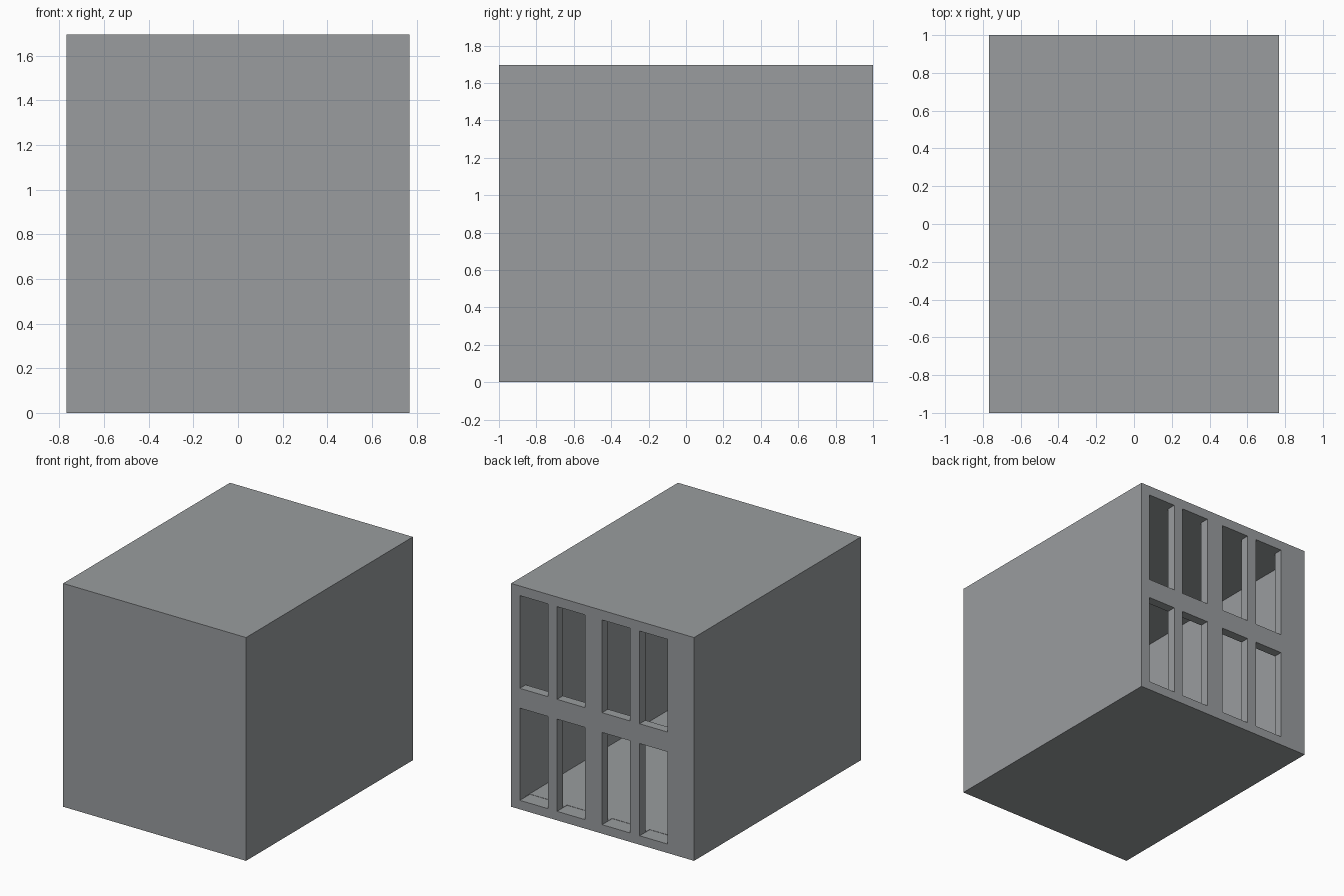
import bpy, bmesh

if "Cube" in bpy.data.objects:
    bpy.data.objects.remove(bpy.data.objects["Cube"])

W, D, H, T = 1.536, 2.0, 1.695, 0.07   # overall size and wall thickness

grey = bpy.data.materials.new("plain_grey")
grey.diffuse_color = (0.32, 0.335, 0.345, 1)
grey.use_nodes = True
grey.node_tree.nodes["Principled BSDF"].inputs["Base Color"].default_value = grey.diffuse_color


def add_box(bm, x, y, z):
    """Box spanning the (low, high) ranges on each axis."""
    verts = bmesh.ops.create_cube(bm, size=1)["verts"]
    for v in verts:
        for i, (lo, hi) in enumerate((x, y, z)):
            v.co[i] = lo if v.co[i] < 0 else hi


def make_object(name, boxes):
    bm = bmesh.new()
    for b in boxes:
        add_box(bm, *b)
    mesh = bpy.data.meshes.new(name)
    bm.to_mesh(mesh)
    bm.free()
    mesh.materials.append(grey)
    obj = bpy.data.objects.new(name, mesh)
    bpy.context.collection.objects.link(obj)
    return obj


def cut(target, cutter):
    mod = target.modifiers.new(cutter.name, 'BOOLEAN')
    mod.operation = 'DIFFERENCE'
    mod.solver = 'EXACT'
    mod.object = cutter
    cutter.hide_render = True
    cutter.hide_set(True)


# Outer block
x0, y0 = W / 2, D / 2
box = make_object("hollow_box", [((-x0, x0), (-y0, y0), (0, H))])

# Room inside, leaving even walls all round
room = make_object("room_cutter", [((-x0 + T, x0 - T), (-y0 + T, y0 - T), (T, H - T))])

# Two rows of four windows through the back wall
win_w = 0.235
windows = [((x - win_w, x), (y0 - T - 0.05, y0 + 0.1), z)
           for x in (0.695, 0.383, 0.004, -0.311)
           for z in ((0.068, 0.768), (0.918, 1.622))]
window_cutter = make_object("window_cutter", windows)

cut(box, room)
cut(box, window_cutter)

# Bake the cuts and remove the helpers
mesh = bpy.data.meshes.new_from_object(box.evaluated_get(bpy.context.evaluated_depsgraph_get()))
box.modifiers.clear()
box.data = mesh
for helper in (room, window_cutter):
    bpy.data.objects.remove(helper)
